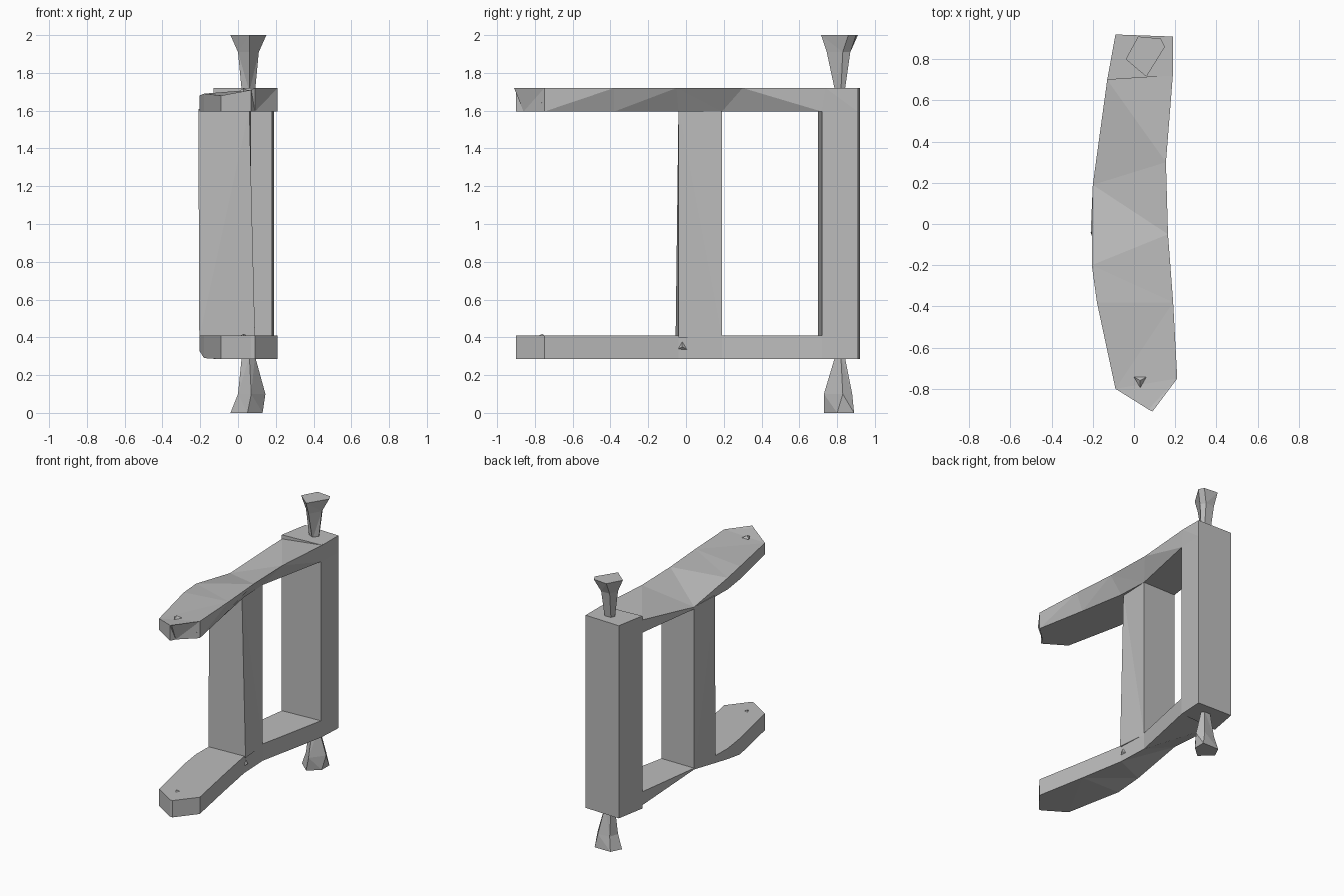
import bpy
import bmesh
from mathutils import Vector

cube = bpy.data.objects.get("Cube")
if cube:
    bpy.data.objects.remove(cube, do_unlink=True)

# One plain grey for the whole bracket
grey = bpy.data.materials.new("stone grey")
grey.use_nodes = True
colour = (0.5, 0.5, 0.5, 1.0)
grey.diffuse_color = colour
grey.node_tree.nodes["Principled BSDF"].inputs["Base Color"].default_value = colour


def finish(name, bm):
    """Turn a bmesh into a flat-shaded grey object."""
    bmesh.ops.recalc_face_normals(bm, faces=bm.faces)
    mesh = bpy.data.meshes.new(name)
    bm.to_mesh(mesh)
    bm.free()
    mesh.materials.append(grey)
    obj = bpy.data.objects.new(name, mesh)
    bpy.context.collection.objects.link(obj)
    return obj


def loft(name, rings):
    """Skin a closed solid through rings that share a point count."""
    bm = bmesh.new()
    loops = [[bm.verts.new(point) for point in ring] for ring in rings]
    for first, second in zip(loops, loops[1:]):
        for i in range(len(first)):
            j = (i + 1) % len(first)
            bm.faces.new((first[i], first[j], second[j], second[i]))
    bm.faces.new(loops[0])
    bm.faces.new(loops[-1])
    bmesh.ops.triangulate(bm, faces=[f for f in bm.faces if len(f.verts) == 4])
    return finish(name, bm)


def at_height(outline, z):
    return [(x, y, z) for x, y in outline]


def arm(name, left, right_top, right_bottom, left_top, left_bottom, top, bottom):
    """Bent arm: plan outlines on each side, heights along the bent side."""
    rings = []
    for a, b, c, high, low in zip(left, right_top, right_bottom, left_top, left_bottom):
        rings.append([(*a, high), (*b, top), (*c, bottom), (*a, low)])
    return loft(name, rings)


# Plan outlines of the arms, from the back to the nose
bent_side = [(-.09, .92), (-.13, .7), (-.2, .19), (-.205, -.2),
             (-.18, -.38), (-.09, -.8), (.07, -.9)]
kinked_side = [(.19, .91), (.18, .72), (.07, .19), (.08, -.04),
               (.14, -.38), (.21, -.75), (.09, -.9)]
straight_side = [(.19, .91), (.19, .74), (.155, .3), (.165, -.05),
                 (.19, -.38), (.21, -.75), (.09, -.91)]
swept_side = kinked_side[:-1] + [(.09, -.86)]

# Upper arm, whose top dips to a thin edge at the bend
arm("upper_arm", bent_side, straight_side, swept_side,
    [1.72, 1.69, 1.61, 1.68, 1.69, 1.68, 1.71], [1.595] * 7, 1.72, 1.595)

# Lower arm, whose underside rises at the bend
arm("lower_arm", bent_side, kinked_side, kinked_side,
    [.41] * 7, [.285, .31, .4, .33, .29, .285, .285], .41, .285)

# Upright bars
back_bar = [(-.09, .92), (.19, .91), (.18, .72), (-.13, .7)]
loft("back_bar", [at_height(back_bar, .285), at_height(back_bar, 1.72)])
loft("middle_bar", [
    at_height([(-.2, .19), (.07, .19), (.09, -.04), (-.205, -.055)], .4),
    at_height([(-.2, .19), (.07, .19), (.06, -.04), (-.21, -.04)], 1.61)])

# Flared pegs above and below the back bar
neck = [(.02, .81), (.06, .79), (.09, .82), (.08, .84), (.03, .84)]
waist = [(0, .8), (.06, .745), (.11, .83), (.09, .87), (.02, .87)]
head = [(-.04, .8), (.06, .715), (.15, .86), (.13, .9), (.02, .91)]
foot_waist = [(0, .8), (.07, .73), (.145, .83), (.11, .88), (.02, .87)]
foot = [(-.04, .81), (.05, .73), (.13, .8), (.13, .89), (0, .89)]
loft("upper_peg", [at_height(neck, 1.7), at_height(waist, 1.91), at_height(head, 2)])
loft("lower_peg", [at_height(neck, .3), at_height(foot_waist, .1), at_height(foot, 0)])


def chip(name, place, direction, size):
    """Small three-sided chip standing on a face."""
    bm = bmesh.new()
    bmesh.ops.create_cone(bm, segments=3, radius1=size, radius2=0,
                          depth=size / 2, cap_ends=True)
    obj = finish(name, bm)
    obj.location = place
    obj.rotation_euler = Vector(direction).to_track_quat("Z", "Y").to_euler()


# Chipped details on the arm tips and at the lower bend
for label, z in (("upper", 1.71), ("lower", .41)):
    chip(label + "_tip_chip", (.03, -.76, z), (0, 0, 1), .035)
    chip(label + "_side_chip", (.2, -.75, z - .06), (1, 0, 0), .02)
chip("bend_chip", (.08, -.02, .35), (1, 0, 0), .05)
